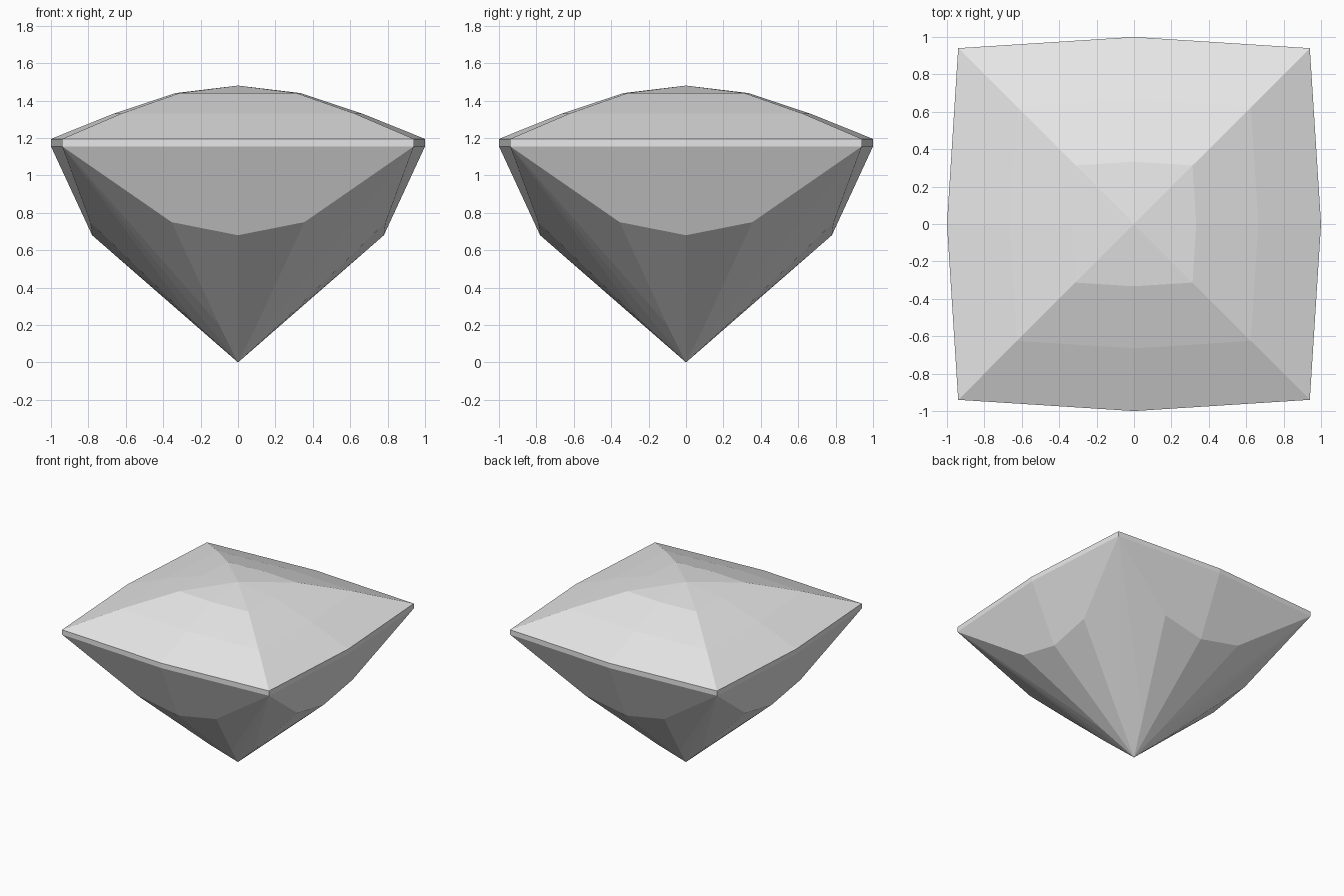
import bpy, bmesh
from math import pi
from mathutils import Matrix, Vector

cube = bpy.data.objects.get("Cube")
if cube:
    bpy.data.objects.remove(cube, do_unlink=True)

stone = bpy.data.materials.new("pale grey stone")
stone.use_nodes = True
grey = (0.8, 0.8, 0.8, 1.0)
stone.diffuse_color = grey
stone.node_tree.nodes["Principled BSDF"].inputs["Base Color"].default_value = grey

CENTRE = Vector((0, 0, 0.9))


def side(scale, z):
    """Middle of a side of the cushion outline."""
    return (scale, 0, z)


def corner(scale, z):
    """Corner of the cushion outline."""
    return (0.94 * scale, 0.94 * scale, z)


def gem_part(name, facets):
    """Repeat the facets of one eighth around the stone by mirror and rotation."""
    bm = bmesh.new()
    for turn in range(4):
        rotation = Matrix.Rotation(turn * pi / 2, 3, 'Z')
        for flip in (1, -1):
            for facet in facets:
                bm.faces.new([bm.verts.new(rotation @ Vector((x, flip * y, z)))
                              for x, y, z in facet])
    bmesh.ops.remove_doubles(bm, verts=bm.verts, dist=0.0005)
    bm.normal_update()
    for face in bm.faces:
        if face.normal.dot(face.calc_center_median() - CENTRE) < 0:
            face.normal_flip()
    mesh = bpy.data.meshes.new(name)
    bm.to_mesh(mesh)
    bm.free()
    mesh.materials.append(stone)
    obj = bpy.data.objects.new(name, mesh)
    bpy.context.collection.objects.link(obj)


GIRDLE_TOP, GIRDLE_BOTTOM = 1.195, 1.155

# Crown: stepped bands rising to a low point
steps = [(1.0, GIRDLE_TOP), (0.665, 1.33), (0.333, 1.44)]
crown = [(side(*a), corner(*a), corner(*b), side(*b))
         for a, b in zip(steps, steps[1:])]
crown.append((side(*steps[-1]), corner(*steps[-1]), (0, 0, 1.48)))
gem_part("crown", crown)

# Girdle: thin upright band
gem_part("girdle", [(side(1, GIRDLE_BOTTOM), corner(1, GIRDLE_BOTTOM),
                     corner(1, GIRDLE_TOP), side(1, GIRDLE_TOP))])

# Pavilion: side facets, lower facets, and long corner kites meeting at the tip
tip = (0, 0, 0)
rim_side, rim_corner = side(1, GIRDLE_BOTTOM), corner(1, GIRDLE_BOTTOM)
waist_side, waist_edge = (0.78, 0, 0.68), (0.79, 0.355, 0.75)
kite_edge = (0.22, 0.1, 0.2)
gem_part("pavilion", [
    (rim_side, rim_corner, waist_edge, waist_side),
    (waist_side, waist_edge, kite_edge, tip),
    (rim_corner, kite_edge, waist_edge),
    (rim_corner, tip, kite_edge),
])
